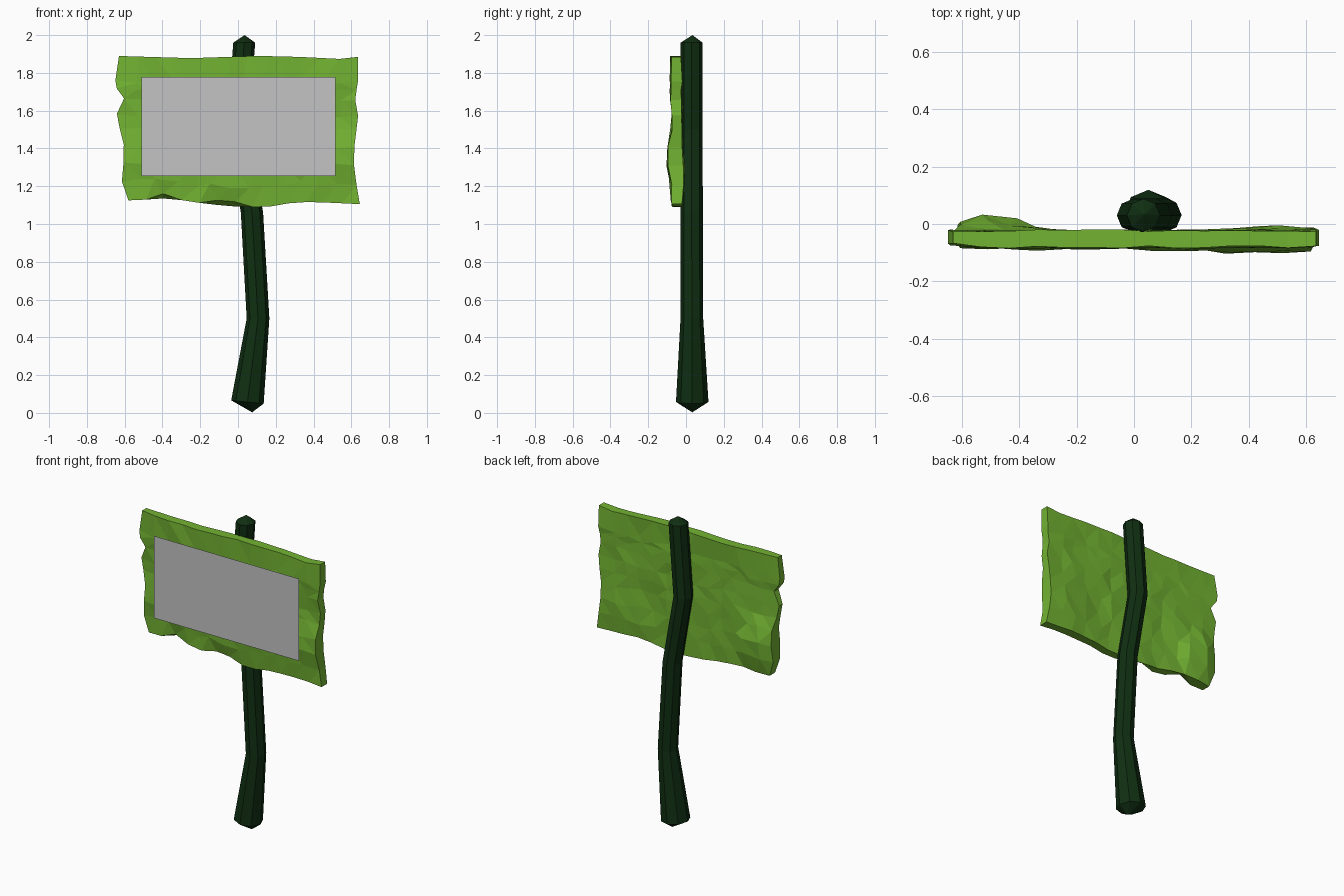
import bpy, bmesh, math, random
from mathutils import Vector

if "Cube" in bpy.data.objects:
    bpy.data.objects.remove(bpy.data.objects["Cube"])

random.seed(4)


def material(name, rgb):
    m = bpy.data.materials.new(name)
    m.diffuse_color = (*rgb, 1)
    m.use_nodes = True
    m.node_tree.nodes["Principled BSDF"].inputs["Base Color"].default_value = m.diffuse_color
    return m


green = material("leaf green", (0.17, 0.45, 0.032))
dark = material("dark green", (0.005, 0.028, 0.006))
grey = material("grey", (0.55, 0.55, 0.55))


def finish(bm, name, mat):
    bmesh.ops.recalc_face_normals(bm, faces=bm.faces)
    me = bpy.data.meshes.new(name)
    bm.to_mesh(me)
    bm.free()
    me.materials.append(mat)
    ob = bpy.data.objects.new(name, me)
    bpy.context.collection.objects.link(ob)
    return ob


def interp(pts, t):
    """Piecewise linear lookup in a list of (key, value)."""
    if t <= pts[0][0]:
        return pts[0][1]
    for (a, p), (b, q) in zip(pts, pts[1:]):
        if t <= b:
            return p + (q - p) * (t - a) / (b - a)
    return pts[-1][1]


def bump(x, z, cx, cz, sx, sz):
    return math.exp(-((x - cx) / sx) ** 2 - ((z - cz) / sz) ** 2)


# Crooked post: octagonal rings along a bent path, pointed at both ends
SIDES = 8
rings = [(0.058, 0.05, 0.033, 0.086), (0.5, 0.106, 0.031, 0.060),
         (1.06, 0.074, 0.03, 0.059), (1.5, -0.002, 0.03, 0.058),
         (1.96, 0.033, 0.03, 0.058)]
bm = bmesh.new()
loops = []
for i, (z, x, y, r) in enumerate(rings):
    tilt = -0.1 if i == 0 else 0
    loop = []
    for k in range(SIDES):
        a = 2 * math.pi * k / SIDES
        dx, dy = r * math.cos(a), r * math.sin(a)
        loop.append(bm.verts.new((x + dx, y + dy, z + tilt * dx)))
    loops.append(loop)
low = bm.verts.new((0.075, 0.033, 0.003))
tip = bm.verts.new((0.035, 0.034, 2.0))
for k in range(SIDES):
    n = (k + 1) % SIDES
    for a, b in zip(loops, loops[1:]):
        bm.faces.new((a[k], a[n], b[n], b[k]))
    bm.faces.new((low, loops[0][n], loops[0][k]))
    bm.faces.new((tip, loops[-1][k], loops[-1][n]))
finish(bm, "post", dark)

# Ragged board outline, read as edge curves
top = [(-0.63, 1.89), (-0.23, 1.878), (0.11, 1.89), (0.33, 1.885), (0.56, 1.873), (0.635, 1.885)]
bottom = [(-0.58, 1.125), (-0.39, 1.137), (-0.18, 1.105), (0, 1.09), (0.14, 1.09),
          (0.3, 1.117), (0.43, 1.115), (0.645, 1.105)]
left = [(1.125, -0.58), (1.195, -0.617), (1.4, -0.60), (1.49, -0.62), (1.57, -0.65),
        (1.655, -0.595), (1.71, -0.64), (1.755, -0.65), (1.89, -0.63)]
right = [(1.105, 0.645), (1.21, 0.627), (1.345, 0.61), (1.45, 0.62), (1.565, 0.637),
         (1.66, 0.62), (1.77, 0.637), (1.885, 0.635)]
front_y = [(1.09, -0.074), (1.2, -0.078), (1.3, -0.09), (1.42, -0.088),
           (1.55, -0.068), (1.7, -0.083), (1.89, -0.08)]
row_z = [1.09, 1.195, 1.3, 1.4, 1.49, 1.57, 1.655, 1.71, 1.755, 1.89]
NX, NZ = 14, len(row_z)

bm = bmesh.new()
front, back = {}, {}
for i in range(NX):
    u = i / (NX - 1)
    x0 = -0.61 + 1.25 * u
    for j in range(NZ):
        v = (row_z[j] - 1.09) / 0.8
        z = interp(bottom, x0) * (1 - v) + interp(top, x0) * v
        x = interp(left, z) * (1 - u) + interp(right, z) * u
        rim = i in (0, NX - 1) or j in (0, NZ - 1)
        for grid, is_front in ((front, True), (back, False)):
            px, pz = x, z
            if not rim:
                px += random.uniform(-0.02, 0.02)
                pz += random.uniform(-0.015, 0.015)
            if is_front:
                y = interp(front_y, z) - 0.013 * bump(x, z, 0.4, 1.35, 0.2, 0.13)
                y += 0.012 * bump(x, z, -0.65, 1.5, 0.1, 1)
            else:
                y = -0.024 + 0.055 * bump(x, z, -0.5, 1.3, 0.15, 0.16)
                y += 0.025 * bump(x, z, 0.5, 1.27, 0.13, 0.12)
            y += random.uniform(-0.005, 0.005)
            # chips along the lower front edge
            if is_front and j == 0 and i in (2, 5, 6):
                y += 0.015
                pz += 0.025
            grid[i, j] = bm.verts.new((px, y, pz))
for grid in (front, back):
    for i in range(NX - 1):
        for j in range(NZ - 1):
            bm.faces.new((grid[i, j], grid[i + 1, j], grid[i + 1, j + 1], grid[i, j + 1]))
border = ([(i, 0) for i in range(NX)] + [(NX - 1, j) for j in range(1, NZ)]
          + [(i, NZ - 1) for i in range(NX - 2, -1, -1)] + [(0, j) for j in range(NZ - 2, 0, -1)])
for a, b in zip(border, border[1:] + border[:1]):
    bm.faces.new((front[a], front[b], back[b], back[a]))
bmesh.ops.triangulate(bm, faces=bm.faces)
finish(bm, "board", green)

# Blank panel floating just in front of the board
bm = bmesh.new()
bm.faces.new([bm.verts.new(Vector((x, -0.118, z)))
              for x, z in ((-0.51, 1.253), (0.515, 1.253), (0.515, 1.778), (-0.51, 1.778))])
panel = finish(bm, "panel", grey)
if panel.data.polygons[0].normal.y > 0:
    panel.data.flip_normals()
